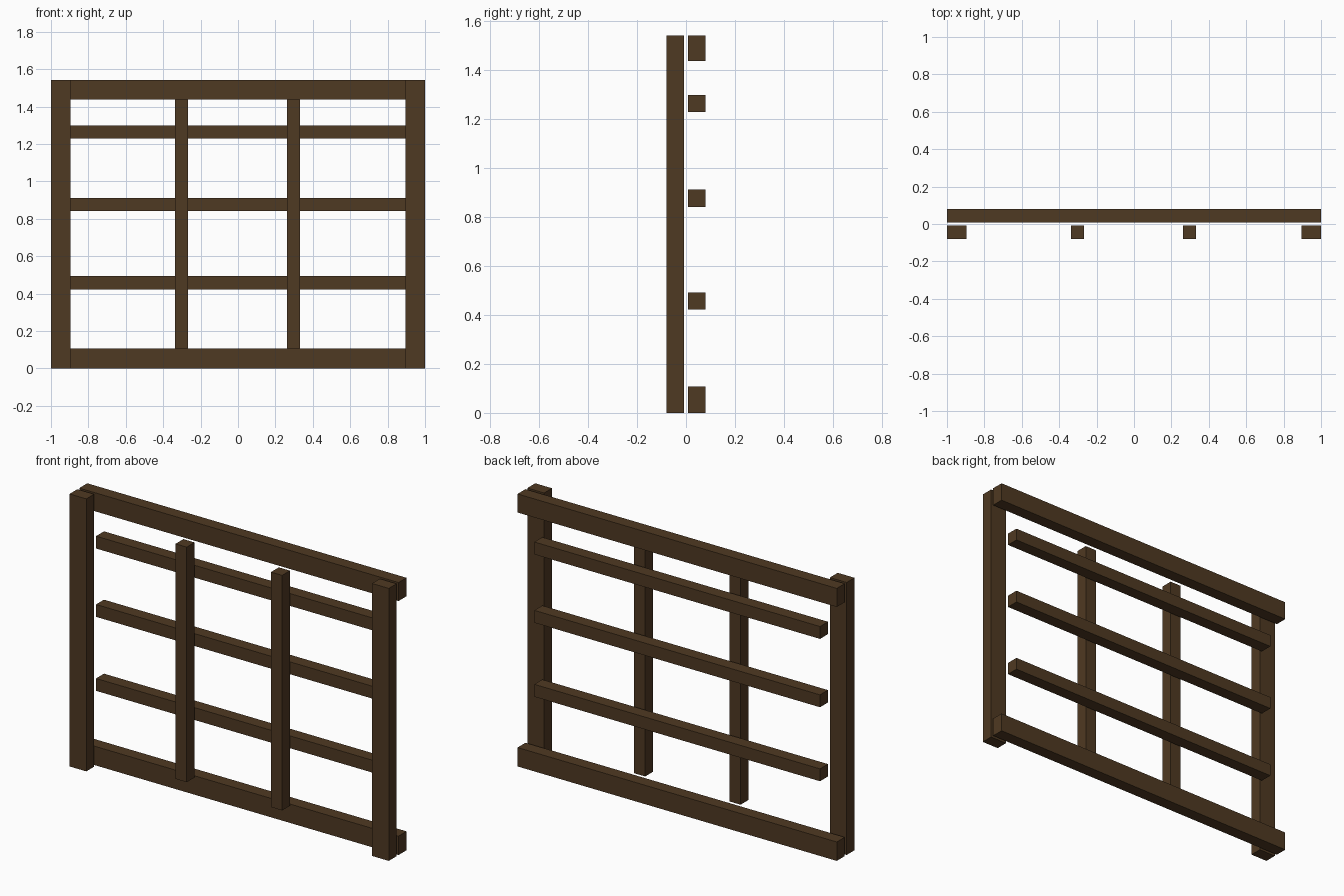
import bpy
import bmesh

if "Cube" in bpy.data.objects:
    bpy.data.objects.remove(bpy.data.objects["Cube"])

# Dark stained wood
wood = bpy.data.materials.new("dark_brown_wood")
wood.diffuse_color = (0.078, 0.041, 0.016, 1.0)
wood.use_nodes = True
wood.node_tree.nodes["Principled BSDF"].inputs["Base Color"].default_value = wood.diffuse_color


def beam(name, x, y, z):
    """Box beam from (min, max) ranges on each axis."""
    bm = bmesh.new()
    bmesh.ops.create_cube(bm, size=1.0)
    for v in bm.verts:
        v.co = [(r[0] + r[1]) / 2 + c * (r[1] - r[0])
                for c, r in zip(v.co, (x, y, z))]
    mesh = bpy.data.meshes.new(name)
    bm.to_mesh(mesh)
    bm.free()
    mesh.materials.append(wood)
    obj = bpy.data.objects.new(name, mesh)
    bpy.context.collection.objects.link(obj)
    return obj


HEIGHT = 1.543
WIDE = 0.105            # width of the outer frame members
FRONT = (-0.079, -0.009)  # layer of the uprights
BACK = (0.008, 0.079)     # layer of the rails
INNER_X = 1.0 - WIDE

# Full-height side posts
beam("left_post", (-1.0, -INNER_X), FRONT, (0, HEIGHT))
beam("right_post", (INNER_X, 1.0), FRONT, (0, HEIGHT))

# Slim uprights between the outer rails
for side, cx in (("left", -0.301), ("right", 0.297)):
    beam(side + "_upright", (cx - 0.035, cx + 0.035), FRONT,
         (WIDE + 0.002, HEIGHT - WIDE))

# Wide top and bottom rails
beam("bottom_rail", (-1.0, 1.0), BACK, (0, WIDE + 0.002))
beam("top_rail", (-1.0, 1.0), BACK, (HEIGHT - WIDE, HEIGHT))

# Slim crossbars stopping at the inner edges of the posts
for name, cz in (("lower", 0.458), ("middle", 0.877), ("upper", 1.264)):
    beam(name + "_crossbar", (-INNER_X, INNER_X), BACK,
         (cz - 0.035, cz + 0.035))
